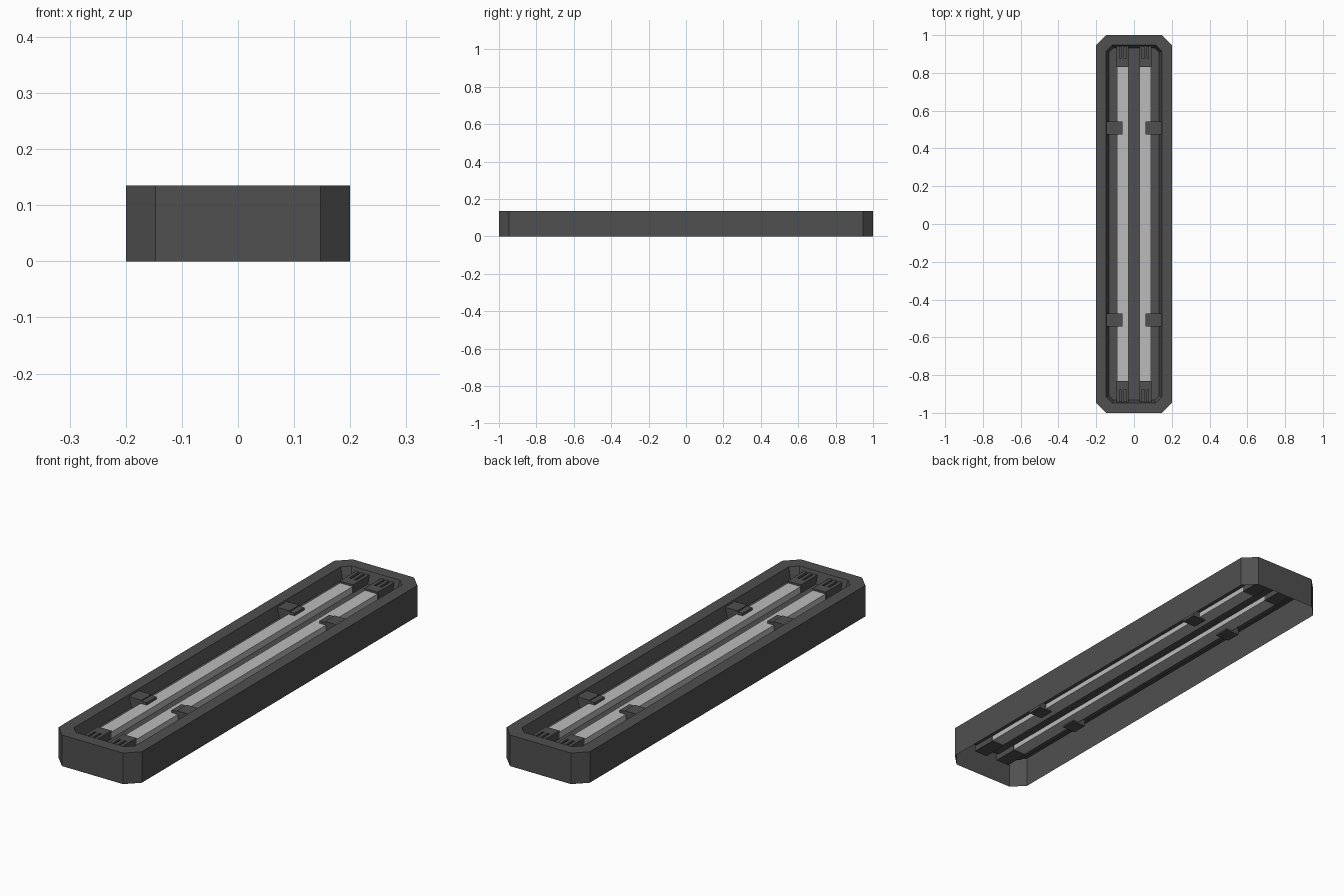
import bpy, bmesh

if "Cube" in bpy.data.objects:
    bpy.data.objects.remove(bpy.data.objects["Cube"])


def material(name, v):
    m = bpy.data.materials.new(name)
    m.diffuse_color = (v, v, v, 1)
    m.use_nodes = True
    m.node_tree.nodes["Principled BSDF"].inputs["Base Color"].default_value = m.diffuse_color
    return m


DARK = material("dark_grey", 0.08)
LIGHT = material("light_grey", 0.5)


def finish(name, bm, mat):
    me = bpy.data.meshes.new(name)
    bm.to_mesh(me)
    bm.free()
    me.materials.append(mat)
    ob = bpy.data.objects.new(name, me)
    bpy.context.collection.objects.link(ob)
    return ob


def add_box(bm, x0, x1, y0, y1, z0, z1):
    vs = bmesh.ops.create_cube(bm, size=1)["verts"]
    for v in vs:
        v.co.x = x1 if v.co.x > 0 else x0
        v.co.y = y1 if v.co.y > 0 else y0
        v.co.z = z1 if v.co.z > 0 else z0


def mirror_xy(ob, x=True, y=True):
    mod = ob.modifiers.new("mirror", 'MIRROR')
    mod.use_axis = (x, y, False)
    mod.use_mirror_merge = False


def octagon(bm, hx, hy, c, z):
    pts = [(hx, -hy + c), (hx, hy - c), (hx - c, hy), (-hx + c, hy),
           (-hx, hy - c), (-hx, -hy + c), (-hx + c, -hy), (hx - c, -hy)]
    return [bm.verts.new((x, y, z)) for x, y in pts]


# Housing: open-bottomed shell with a rim, an inner slope and a recessed floor
FLOOR = 0.085
bm = bmesh.new()
rings = [octagon(bm, *r) for r in [(0.2, 1.0, 0.053, 0.0),
                                   (0.2, 1.0, 0.053, 0.135),
                                   (0.147, 0.947, 0.03, 0.135),
                                   (0.133, 0.933, 0.025, FLOOR)]]
for a, b in zip(rings, rings[1:]):
    for i in range(8):
        j = (i + 1) % 8
        bm.faces.new((a[i], a[j], b[j], b[i]))
bm.faces.new(rings[-1])
finish("housing", bm, DARK)

# Light bars, passing through the floor
bm = bmesh.new()
add_box(bm, 0.03, 0.09, -0.84, 0.84, 0.063, 0.113)
mirror_xy(finish("light_bar", bm, LIGHT), y=False)

# End sockets with slotted tops
bm = bmesh.new()
add_box(bm, 0.028, 0.092, 0.83, 0.943, 0.06, 0.11)
add_box(bm, 0.028, 0.092, 0.83, 0.875, 0.11, 0.121)
for i in range(3):
    x = 0.028 + i * 0.0245
    add_box(bm, x, x + 0.015, 0.875, 0.943, 0.11, 0.121)
mirror_xy(finish("end_socket", bm, DARK))

# Side clips holding the bars
bm = bmesh.new()
add_box(bm, 0.06, 0.125, 0.475, 0.542, 0.057, 0.124)
add_box(bm, 0.085, 0.146, 0.475, 0.542, 0.085, 0.128)
mirror_xy(finish("side_clip", bm, DARK))
